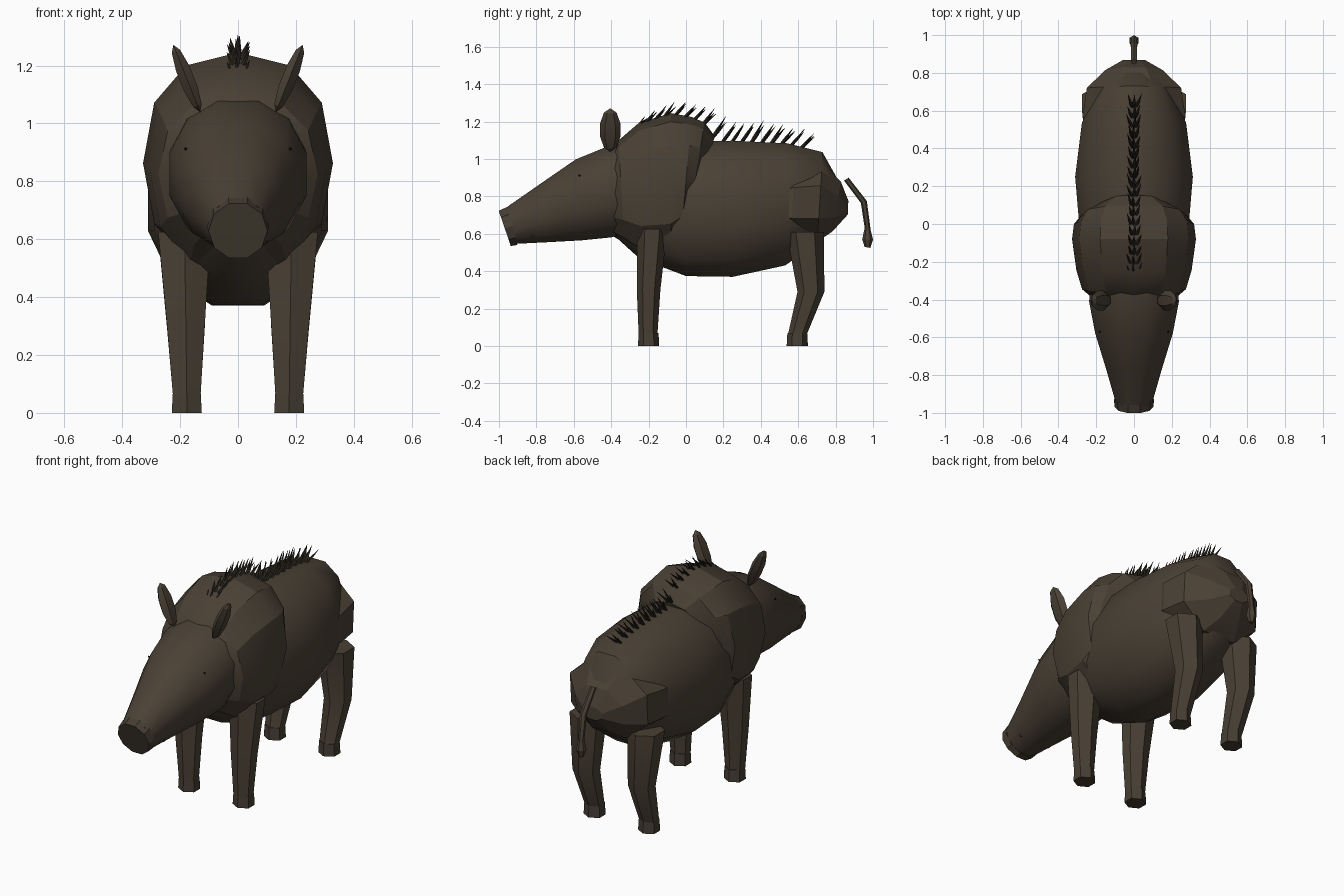
import bpy, bmesh, math, random
from mathutils import Vector, Matrix

if "Cube" in bpy.data.objects:
    bpy.data.objects.remove(bpy.data.objects["Cube"])

random.seed(4)

def mat(name, rgb):
    m = bpy.data.materials.new(name)
    m.diffuse_color = (*rgb, 1)
    m.use_nodes = True
    m.node_tree.nodes["Principled BSDF"].inputs["Base Color"].default_value = m.diffuse_color
    return m

HIDE = mat("brown hide", (0.068, 0.052, 0.035))
DARK = mat("dark bristle", (0.024, 0.019, 0.013))
HOOF = mat("hoof and snout", (0.060, 0.048, 0.033))
EYE = mat("eye black", (0.008, 0.007, 0.006))

def spow(v, p):
    return math.copysign(abs(v) ** p, v)

def finish(name, bm, material, angle=30):
    bmesh.ops.recalc_face_normals(bm, faces=bm.faces)
    me = bpy.data.meshes.new(name)
    bm.to_mesh(me)
    bm.free()
    me.materials.append(material)
    ob = bpy.data.objects.new(name, me)
    bpy.context.collection.objects.link(ob)
    bpy.ops.object.select_all(action='DESELECT')
    ob.select_set(True)
    bpy.context.view_layer.objects.active = ob
    if angle:
        bpy.ops.object.shade_smooth_by_angle(angle=math.radians(angle))
    return ob

def skin(bm, rings, n, flat_top=False, p=1.0):
    """Loft capped rings given as (centre, side vector, up vector)."""
    off = 0.5 if flat_top else 0
    prev = None
    for k, (c, u, v) in enumerate(rings):
        c, u, v = Vector(c), Vector(u), Vector(v)
        ring = []
        for i in range(n):
            a = 2 * math.pi * (i + off) / n
            ring.append(bm.verts.new(c + u * spow(math.sin(a), p) + v * spow(math.cos(a), p)))
        if prev:
            for i in range(n):
                j = (i + 1) % n
                bm.faces.new((prev[i], prev[j], ring[j], ring[i]))
        if k in (0, len(rings) - 1):
            bm.faces.new(ring)
        prev = ring

def side_rings(rows):
    """Rows of top y, top z, bottom y, bottom z, half width."""
    return [((0, (a + c) / 2, (b + d) / 2), (w, 0, 0), (0, (a - c) / 2, (b - d) / 2))
            for a, b, c, d, w in rows]

def loft(name, rows, n, material, flat_top=False, p=1.0, angle=30):
    bm = bmesh.new()
    skin(bm, side_rings(rows), n, flat_top, p)
    return finish(name, bm, material, angle)

# Barrel body
loft("body", [(-.40, .90, -.40, .60, .14), (-.25, 1.05, -.25, .46, .23),
              (0, 1.105, 0, .362, .30), (.25, 1.11, .25, .358, .322),
              (.54, 1.095, .53, .42, .285), (.73, 1.045, .70, .54, .20),
              (.82, .88, .78, .64, .12), (.85, .79, .845, .72, .06)],
     12, HIDE, flat_top=True, p=.95, angle=35)

# Faceted rump wrapping the hindquarters, its front end buried in the body
loft("rump", [(.36, .86, .36, .66, .25), (.58, .98, .56, .55, .295), (.73, 1.0, .70, .54, .27),
              (.83, .89, .78, .60, .165), (.868, .78, .865, .70, .065)],
     8, HIDE, flat_top=True, angle=15)

# Shoulder hump with a faceted collar
loft("shoulder_hump", [(-.41, 1.02, -.41, .60, .20), (-.36, 1.10, -.33, .55, .275),
                       (-.25, 1.195, -.24, .48, .305), (-.08, 1.245, -.08, .48, .328),
                       (.03, 1.225, -.03, .54, .318), (.10, 1.195, .0, .62, .275),
                       (.155, 1.12, .03, .76, .17)], 12, HIDE, p=.87, angle=24)

# Head tapering into the snout
loft("head", [(-.34, 1.09, -.34, .59, .24), (-.42, 1.075, -.40, .573, .245),
              (-.59, 1.005, -.56, .558, .212), (-.78, .872, -.74, .55, .153),
              (-.97, .738, -.92, .543, .098)], 12, HIDE, flat_top=True, p=.92, angle=50)
loft("snout_disc", [(-.955, .75, -.90, .535, .107), (-1.003, .728, -.935, .53, .102)],
     10, HOOF, flat_top=True)

def ball(name, loc, size, material, seg=8, rot=0):
    bm = bmesh.new()
    bmesh.ops.create_uvsphere(bm, u_segments=seg, v_segments=5, radius=1)
    bm.transform(Matrix.Translation(loc) @ Matrix.Rotation(rot, 4, 'Y') @ Matrix.Diagonal((*size, 1)))
    return finish(name, bm, material, 20)

def leg(name, path, n=6):
    """Path of x, y, z, half width in x, half depth in y."""
    bm = bmesh.new()
    skin(bm, [((x, y, z), (rx, 0, 0), (0, ry, 0)) for x, y, z, rx, ry in path], n)
    return finish(name, bm, HIDE, 25)

for s, side in ((1, "right"), (-1, "left")):
    # Legs and hooves
    leg("front_leg_" + side, [(s * .185, -.18, .625, .105, .08), (s * .18, -.20, .30, .075, .063),
                              (s * .177, -.203, .06, .055, .05)])
    leg("rear_leg_" + side, [(s * .187, .637, .61, .102, .10), (s * .18, .668, .29, .075, .072),
                             (s * .177, .595, .06, .055, .05)])
    for y, end in ((-.20, "front"), (.595, "rear")):
        bm = bmesh.new()
        skin(bm, [((s * .177, y, z), (r * 1.05, 0, 0), (0, r, 0)) for z, r in ((.07, .053), (0, .057))], 6)
        finish(f"{end}_hoof_{side}", bm, HOOF, 25)
    # Ear leaning outward, eye, tusk stub
    ball("ear_" + side, (s * .177, -.405, 1.155), (.03, .057, .125), HIDE, seg=6, rot=s * .38)
    ball("eye_" + side, (s * .181, -.57, .912), (.005, .005, .005), EYE)
    ball("tusk_stub_" + side, (s * .09, -.82, .592), (.013, .016, .010), HOOF)

# Tail and tuft
loft("tail", [(.845, .885, .87, .90, .017), (.935, .765, .967, .775, .020),
              (.96, .60, .99, .60, .016)], 6, HIDE)
loft("tail_tuft", [(.955, .63, .985, .63, .014), (.942, .57, 1.0, .57, .028),
                   (.955, .53, .985, .525, .012)], 6, HIDE, angle=20)

# Bristle crest: rows of three thin spikes leaning back and splaying along the spine
RIDGE = [(-.30, 1.14), (-.25, 1.18), (-.10, 1.23), (.02, 1.21), (.10, 1.18),
         (.15, 1.09), (.30, 1.095), (.54, 1.08), (.73, 1.03)]

def ridge(y):
    for (a, za), (b, zb) in zip(RIDGE, RIDGE[1:]):
        if a <= y <= b:
            return za + (zb - za) * (y - a) / (b - a)

bm = bmesh.new()
for k in range(18):
    y = -.285 + k * .0525
    z = ridge(y)
    grow = 1.3 if .12 < y < .5 else 1
    for side in (-1, 0, 1):
        base = Vector((side * .006, y, z - .012))
        tip = base + Vector((side * .028 + random.uniform(-.008, .008),
                             .073 + random.uniform(-.008, .008),
                             (.09 if side == 0 else .075) * grow + random.uniform(-.008, .008)))
        mid = base.lerp(tip, .45)
        skin(bm, [(base, (.008, 0, 0), (0, .011, 0)), (mid, (.009, 0, 0), (0, .009, 0)),
                  (tip, (.0008, 0, 0), (0, .0008, 0))], 4)
finish("bristle_crest", bm, DARK, 0)
